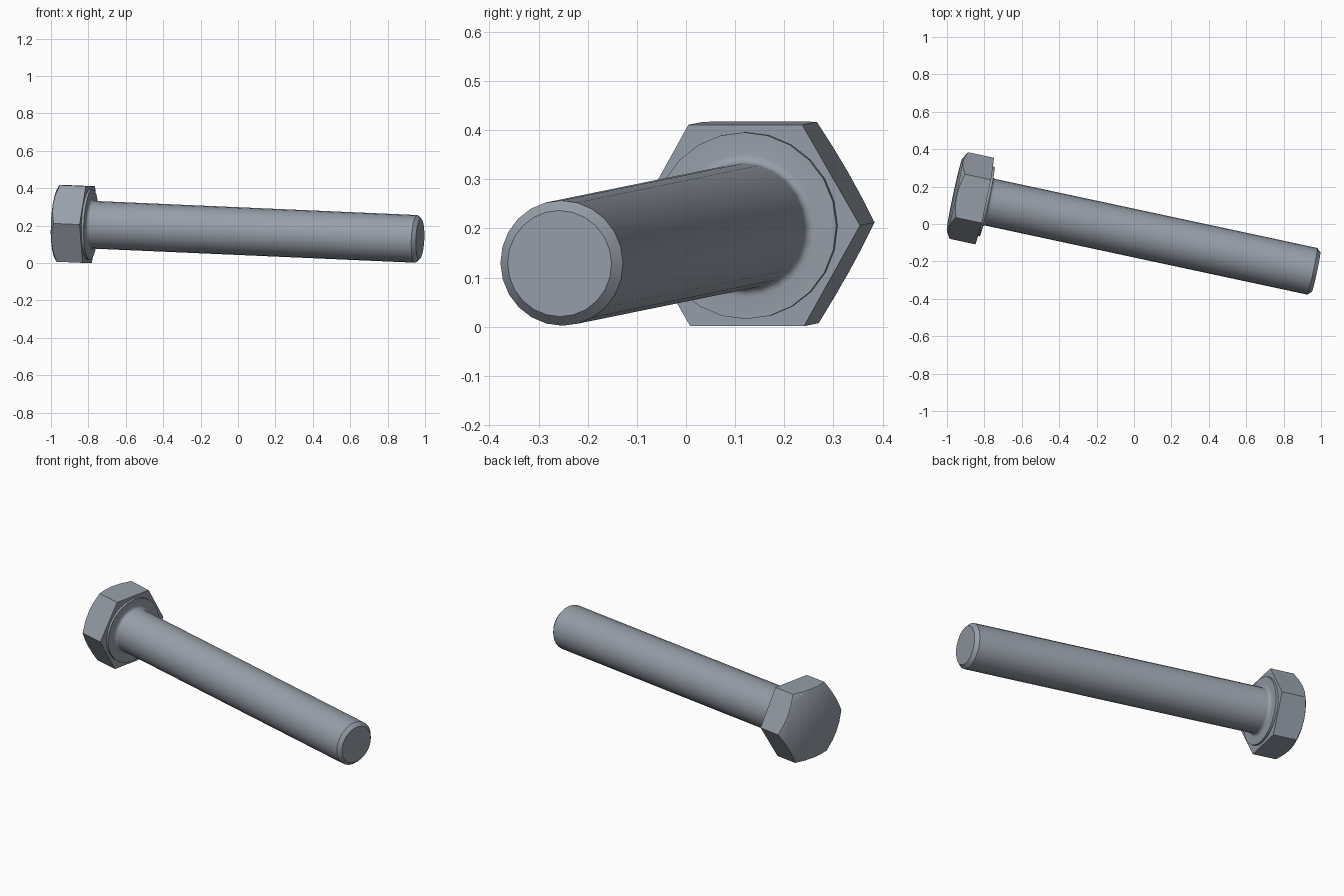
import bpy, bmesh
from math import cos, sin, pi, radians
from mathutils import Vector, Matrix

cube = bpy.data.objects.get("Cube")
if cube:
    bpy.data.objects.remove(cube, do_unlink=True)

steel = bpy.data.materials.new("blue_grey_steel")
steel.use_nodes = True
color = (0.31, 0.345, 0.395, 1)
steel.diffuse_color = color
steel.node_tree.nodes["Principled BSDF"].inputs["Base Color"].default_value = color

# Bolt frame: local x runs along the shank, local y is level
SEG = 24
seat = Vector((-0.7975, 0.1225, 0.206))
along = Vector((1.7725, -0.38, -0.0775)).normalized()
side = Vector((0, 0, 1)).cross(along).normalized()
up = along.cross(side)
frame = Matrix((along, side, up)).transposed().to_4x4()
frame.translation = seat


def loft(name, rings, caps=(True, True)):
    """Skin a list of rings; each maps an angle to (axial, radius)."""
    bm = bmesh.new()
    loops = []
    for ring in rings:
        loop = []
        for i in range(SEG):
            a = 2 * pi * i / SEG
            x, r = ring(a)
            loop.append(bm.verts.new((x, r * cos(a), r * sin(a))))
        loops.append(loop)
    for p, q in zip(loops, loops[1:]):
        for i in range(SEG):
            j = (i + 1) % SEG
            bm.faces.new((p[i], p[j], q[j], q[i]))
    for loop, wanted in zip((loops[0], loops[-1]), caps):
        if wanted:
            bm.faces.new(loop)
    bmesh.ops.recalc_face_normals(bm, faces=bm.faces)
    mesh = bpy.data.meshes.new(name)
    bm.to_mesh(mesh)
    bm.free()
    mesh.materials.append(steel)
    obj = bpy.data.objects.new(name, mesh)
    bpy.context.collection.objects.link(obj)
    obj.matrix_world = frame
    bpy.ops.object.select_all(action='DESELECT')
    obj.select_set(True)
    bpy.context.view_layer.objects.active = obj
    bpy.ops.object.shade_smooth_by_angle(angle=radians(40))
    return obj


def circle(x, r):
    return lambda a: (x, r)


# Hexagonal head with a conical chamfer on its crown
APOTHEM, CROWN_R, CROWN_X = 0.205, 0.2, -0.165


def hex_radius(a):
    return APOTHEM / cos((a % (pi / 3)) - pi / 6)


def chamfer_edge(a):
    r = hex_radius(a)
    return CROWN_X + (r - CROWN_R) * 0.62, r


loft("hex_head", [circle(CROWN_X, CROWN_R), chamfer_edge,
                  lambda a: (0, hex_radius(a))])

# Washer face, fillet, shank and chamfered tip turned as one profile
R, FILLET, FACE, TIP = 0.1275, 0.018, 0.013, 1.813
profile = [(0, 0.19), (FACE, 0.19)]
for k in range(5):
    t = k * pi / 8
    profile.append((FACE + FILLET * (1 - cos(t)), R + FILLET * (1 - sin(t))))
profile += [(TIP - 0.021, R), (TIP, 0.108)]
loft("shank", [circle(x, r) for x, r in profile], caps=(False, True))
